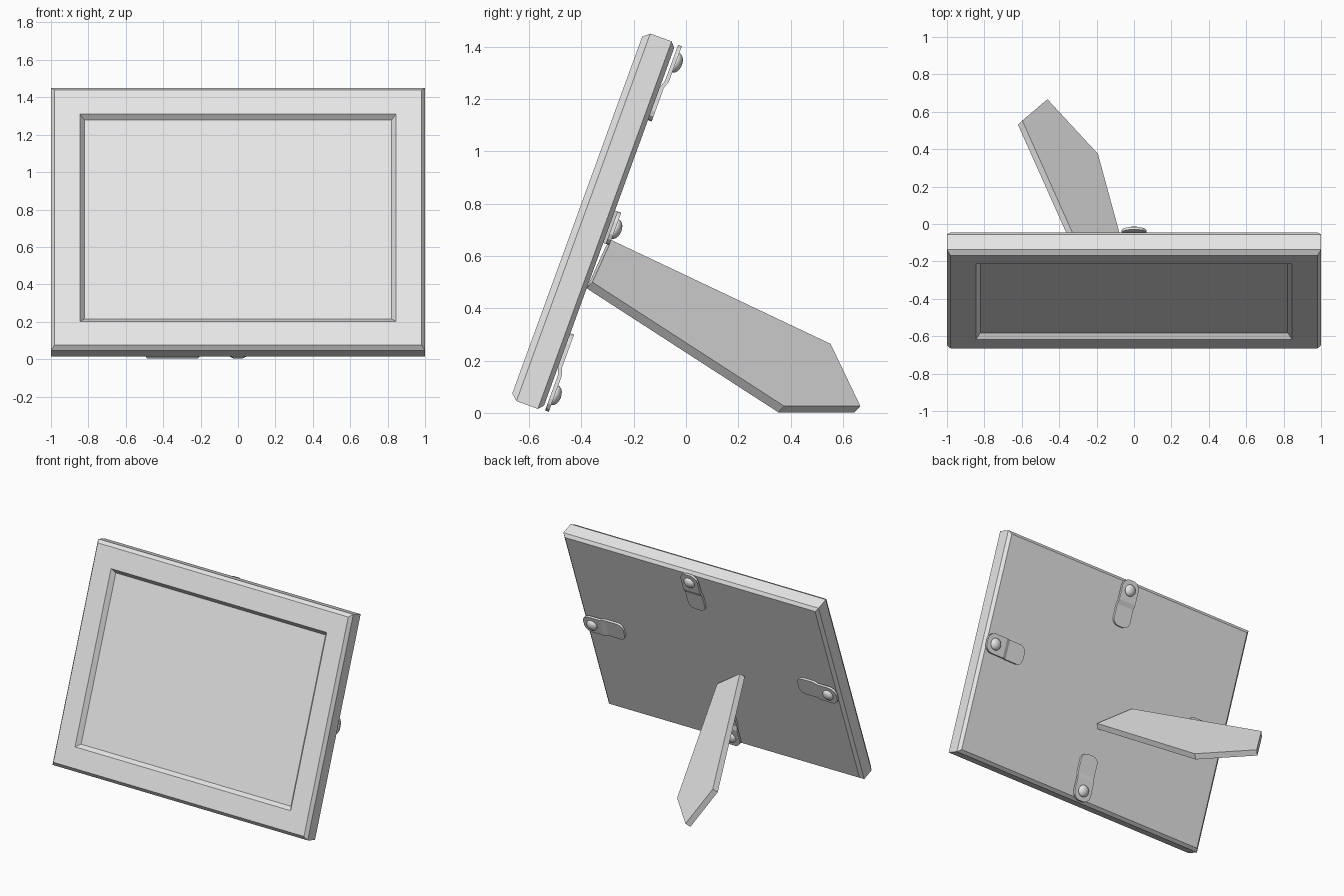
import bpy, bmesh, math
from mathutils import Matrix, Vector

if "Cube" in bpy.data.objects:
    bpy.data.objects.remove(bpy.data.objects["Cube"])

GREY = (0.8, 0.8, 0.8, 1.0)
grey = bpy.data.materials.new("light_grey")
grey.use_nodes = True
grey.diffuse_color = GREY
for node in grey.node_tree.nodes:
    if node.type == 'BSDF_PRINCIPLED':
        node.inputs["Base Color"].default_value = GREY


def loft(name, rings, matrix=Matrix(), smooth=False):
    """Join equal-length rings of points into a closed solid."""
    bm = bmesh.new()
    loops = [[bm.verts.new(p) for p in ring] for ring in rings]
    n = len(loops[0])
    for a, b in zip(loops, loops[1:]):
        for i in range(n):
            j = (i + 1) % n
            bm.faces.new((a[i], a[j], b[j], b[i]))
    bm.faces.new(loops[0])
    bm.faces.new(loops[-1])
    bmesh.ops.recalc_face_normals(bm, faces=bm.faces[:])
    mesh = bpy.data.meshes.new(name)
    bm.to_mesh(mesh)
    bm.free()
    mesh.materials.append(grey)
    if smooth:
        mesh.shade_smooth()
    obj = bpy.data.objects.new(name, mesh)
    bpy.context.collection.objects.link(obj)
    obj.matrix_world = matrix
    return obj


def rect(hx, hz, y):
    return [(-hx, y, -hz), (hx, y, -hz), (hx, y, hz), (-hx, y, hz)]


# The frame leans back 20 degrees; local y = 0 is its back surface
lean = Matrix.Translation((0, -0.294, 0.712)) @ Matrix.Rotation(math.radians(-20), 4, 'X')

# Chamfered frame with the recessed picture panel
frame_rings = [(0.98, 0.728, 0), (1.0, 0.748, -0.018), (1.0, 0.748, -0.105),
               (0.982, 0.726, -0.13), (0.845, 0.59, -0.13), (0.822, 0.567, -0.1)]
loft("picture_frame", [rect(*r) for r in frame_rings], lean)

# Turn clips: distance from outer end, half width, height of underside
clip_sections = [(0, 0.025, 0.01), (0.01, 0.045, 0.01), (0.028, 0.06, 0.01), (0.05, 0.066, 0.01),
                 (0.145, 0.066, 0.01), (0.175, 0.066, 0.0), (0.27, 0.066, 0.0),
                 (0.29, 0.06, 0.0), (0.303, 0.045, 0.0), (0.31, 0.025, 0.0)]
THICK = 0.015
sides = [("top", 0.744), ("left", 0.992), ("bottom", 0.744), ("right", 0.992)]
for k, (side, reach) in enumerate(sides):
    place = lean @ Matrix.Rotation(k * math.pi / 2, 4, 'Y')
    loft(side + "_clip",
         [[(-w, y, reach - s), (w, y, reach - s), (w, y + THICK, reach - s), (-w, y + THICK, reach - s)]
          for s, w, y in clip_sections], place)
    # Domed screw head
    dome = []
    for i in range(7):
        a = i / 6 * math.radians(86)
        r, y = 0.04 * math.cos(a), 0.023 + 0.027 * math.sin(a)
        dome.append([(r * math.cos(t * math.pi / 12), y, reach - 0.067 + r * math.sin(t * math.pi / 12))
                     for t in range(24)])
    loft(side + "_screw", dome, place, smooth=True)

# Angled stand leg: (y, z) outline lying in a slanted plane
normal = Vector((0.59, 0.545, 0.594)).normalized()
outline = [(-0.285, 0.661), (0.553, 0.264), (0.667, 0.026), (0.375, 0.026), (-0.358, 0.5)]
front = [Vector((-0.597 - (normal.y * (y - 0.553) + normal.z * (z - 0.264)) / normal.x, y, z))
         for y, z in outline]
loft("stand_leg", [front, [p - normal * 0.04 for p in front]])
